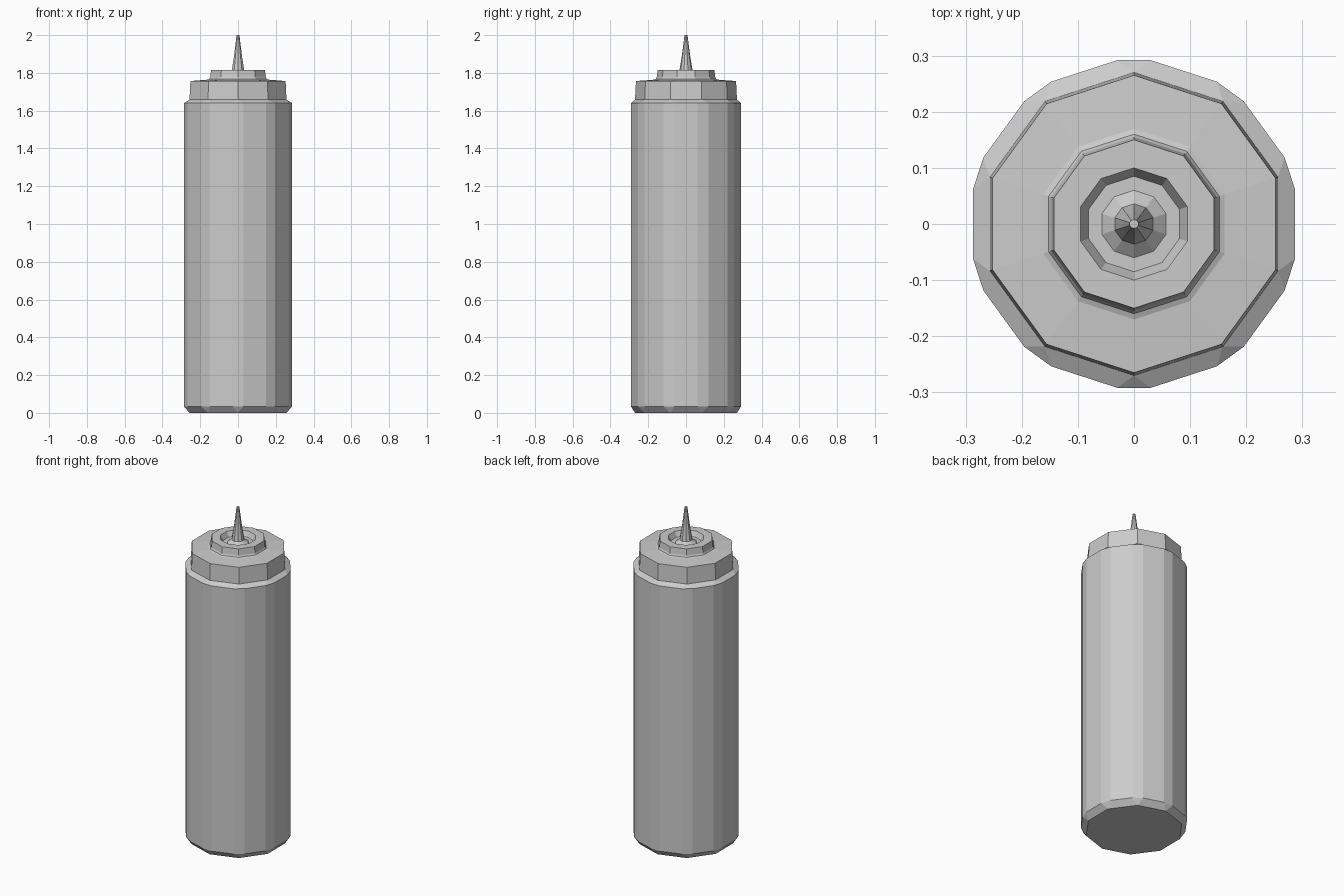
import bpy, bmesh, math

if "Cube" in bpy.data.objects:
    bpy.data.objects.remove(bpy.data.objects["Cube"])

SIDES = 10


def ring(bm, r, z, spread=0.0):
    """Decagon ring with a point on the y axis; each corner doubled and spread apart."""
    verts = []
    for i in range(SIDES):
        a = math.pi / 2 + i * math.tau / SIDES
        for s in (-1, 1):
            t = a + s * spread
            verts.append(bm.verts.new((r * math.cos(t), r * math.sin(t), z)))
    return verts


def lathe(name, profile, close_top=True, close_bottom=True):
    bm = bmesh.new()
    rings = [ring(bm, *p) for p in profile]
    n = SIDES * 2
    for low, high in zip(rings, rings[1:]):
        for i in range(n):
            j = (i + 1) % n
            bm.faces.new((low[i], low[j], high[j], high[i]))
    if close_bottom:
        bm.faces.new(rings[0][::-1])
    if close_top:
        bm.faces.new(rings[-1])
    # merge doubled corners where the ring is a plain decagon
    bmesh.ops.remove_doubles(bm, verts=bm.verts, dist=0.0001)
    bmesh.ops.recalc_face_normals(bm, faces=bm.faces)
    mesh = bpy.data.meshes.new(name)
    bm.to_mesh(mesh)
    bm.free()
    obj = bpy.data.objects.new(name, mesh)
    bpy.context.collection.objects.link(obj)
    return obj


# bottle body: bevelled corners, chamfered at base and shoulder
c = math.radians(5.8)
lathe("bottle_body", [
    (0.27, 0.0), (0.2935, 0.035, c), (0.2935, 1.64, c), (0.27, 1.658),
])

# screw cap with raised collar, recess and tapering nozzle
lathe("cap_and_nozzle", [
    (0.27, 1.658), (0.265, 1.757),
    (0.17, 1.764), (0.16, 1.768), (0.155, 1.777), (0.15, 1.815),
    (0.10, 1.815), (0.085, 1.785), (0.06, 1.785), (0.036, 1.805),
    (0.022, 1.89), (0.008, 2.0),
])
